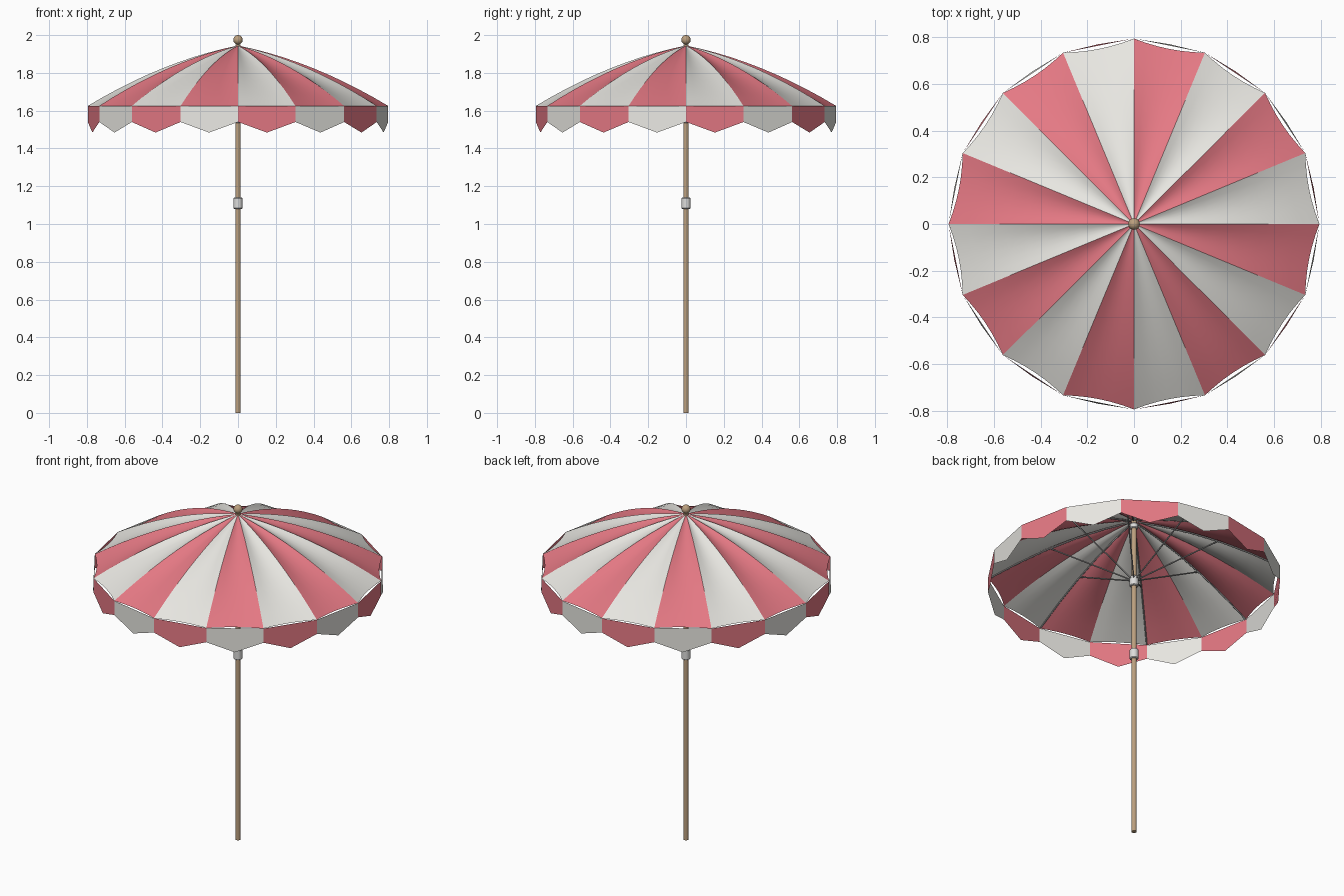
import bpy, bmesh
from math import sin, cos, pi
from mathutils import Vector

cube = bpy.data.objects.get("Cube")
if cube:
    bpy.data.objects.remove(cube, do_unlink=True)

SIDES = 16
RADIUS, RIM_Z, TOP_Z = 0.795, 1.625, 1.945
STEP = 2 * pi / SIDES


def material(name, color):
    m = bpy.data.materials.new(name)
    m.use_nodes = True
    m.diffuse_color = (*color, 1)
    m.node_tree.nodes["Principled BSDF"].inputs["Base Color"].default_value = (*color, 1)
    return m


cream = material("cream_fabric", (0.80, 0.79, 0.75))
red = material("rose_fabric", (0.78, 0.19, 0.23))
wood = material("tan_wood", (0.50, 0.35, 0.21))
plastic = material("pale_plastic", (0.72, 0.72, 0.71))
metal = material("grey_metal", (0.32, 0.32, 0.32))


def finish(name, bm, mats, angle=None):
    mesh = bpy.data.meshes.new(name)
    bm.to_mesh(mesh)
    bm.free()
    obj = bpy.data.objects.new(name, mesh)
    bpy.context.collection.objects.link(obj)
    for m in mats:
        mesh.materials.append(m)
    if angle:
        bpy.ops.object.select_all(action='DESELECT')
        obj.select_set(True)
        bpy.context.view_layer.objects.active = obj
        bpy.ops.object.shade_smooth_by_angle(angle=angle)
    return obj


def height(t):
    # bowed height of a rib, t running from apex to rim
    return TOP_Z - (TOP_Z - RIM_Z) * (t - 0.5 * t * (1 - t))


def around(r, z, a):
    return Vector((r * cos(a), r * sin(a), z))


def chord(i, u, r, z):
    return around(r, z, i * STEP).lerp(around(r, z, (i + 1) * STEP), u)


# Canopy: sixteen panels that sag between the ribs
def panel_point(i, u, t):
    sag = 4 * u * (1 - u)
    p = chord(i, u, RADIUS * t, height(t))
    return Vector((p.x * (1 - 0.018 * sag), p.y * (1 - 0.018 * sag),
                   p.z - 0.016 * sag * sin(pi * t)))


ROWS, COLS = 10, 6
bm = bmesh.new()
for i in range(SIDES):
    grid = [[bm.verts.new(panel_point(i, c / COLS, max(r / ROWS, 0.004)))
             for c in range(COLS + 1)] for r in range(ROWS + 1)]
    for r in range(ROWS):
        for c in range(COLS):
            f = bm.faces.new((grid[r][c], grid[r + 1][c],
                              grid[r + 1][c + 1], grid[r][c + 1]))
            f.material_index = i % 2
            f.smooth = True
finish("canopy", bm, [cream, red])

# Valance: pointed flaps in the opposite colours
bm = bmesh.new()
for i in range(SIDES):
    tip = chord(i, 0.5, RADIUS * 1.008, 1.484)
    pts = [chord(i, 0, RADIUS, RIM_Z), chord(i, 0, RADIUS, 1.54), tip,
           chord(i, 1, RADIUS, 1.54), chord(i, 1, RADIUS, RIM_Z)]
    f = bm.faces.new([bm.verts.new(p) for p in pts])
    f.material_index = i % 2
finish("valance", bm, [red, cream])


# Pole and collars
def lathe(name, profile, mat, segments=20):
    bm = bmesh.new()
    rings = [[bm.verts.new(around(r, z, k * 2 * pi / segments))
              for k in range(segments)] for r, z in profile]
    for a, b in zip(rings, rings[1:]):
        for k in range(segments):
            n = (k + 1) % segments
            bm.faces.new((a[k], a[n], b[n], b[k]))
    bm.faces.new(rings[0][::-1])
    bm.faces.new(rings[-1])
    return finish(name, bm, [mat], 0.7)


def collar(name, low, high, r, mat):
    lathe(name, [(r - 0.004, low), (r, low + 0.004),
                 (r, high - 0.004), (r - 0.004, high)], mat)


lathe("pole", [(0.0145, 0), (0.0145, 1.95)], wood)
collar("pole_joint", 1.08, 1.14, 0.024, plastic)
collar("runner", 1.535, 1.595, 0.024, plastic)
collar("top_hub", 1.895, 1.925, 0.022, plastic)

# Finial ball
bm = bmesh.new()
bmesh.ops.create_uvsphere(bm, u_segments=20, v_segments=12, radius=0.025)
bmesh.ops.translate(bm, verts=bm.verts, vec=(0, 0, 1.975))
finish("finial", bm, [wood], 0.7)


# Ribs and stretchers
def rod(bm, a, b, r):
    d = b - a
    new = bmesh.ops.create_cone(bm, cap_ends=True, segments=6, radius1=r,
                                radius2=r, depth=d.length)["verts"]
    turn = Vector((0, 0, 1)).rotation_difference(d).to_matrix()
    bmesh.ops.rotate(bm, verts=new, matrix=turn)
    bmesh.ops.translate(bm, verts=new, vec=(a + b) / 2)


ribs, stretchers = bmesh.new(), bmesh.new()
for k in range(8):
    a = k * 2 * STEP
    stops = [around(RADIUS * t, height(t) - 0.005, a)
             for t in (0.03, 0.2, 0.4, 0.6, 0.8, 0.99)]
    for p, q in zip(stops, stops[1:]):
        rod(ribs, p, q, 0.004)
    rod(stretchers, around(0.02, 1.58, a),
        around(0.45, height(0.45 / RADIUS) - 0.01, a), 0.004)
finish("ribs", ribs, [metal], 1.1)
finish("stretchers", stretchers, [metal], 1.1)
